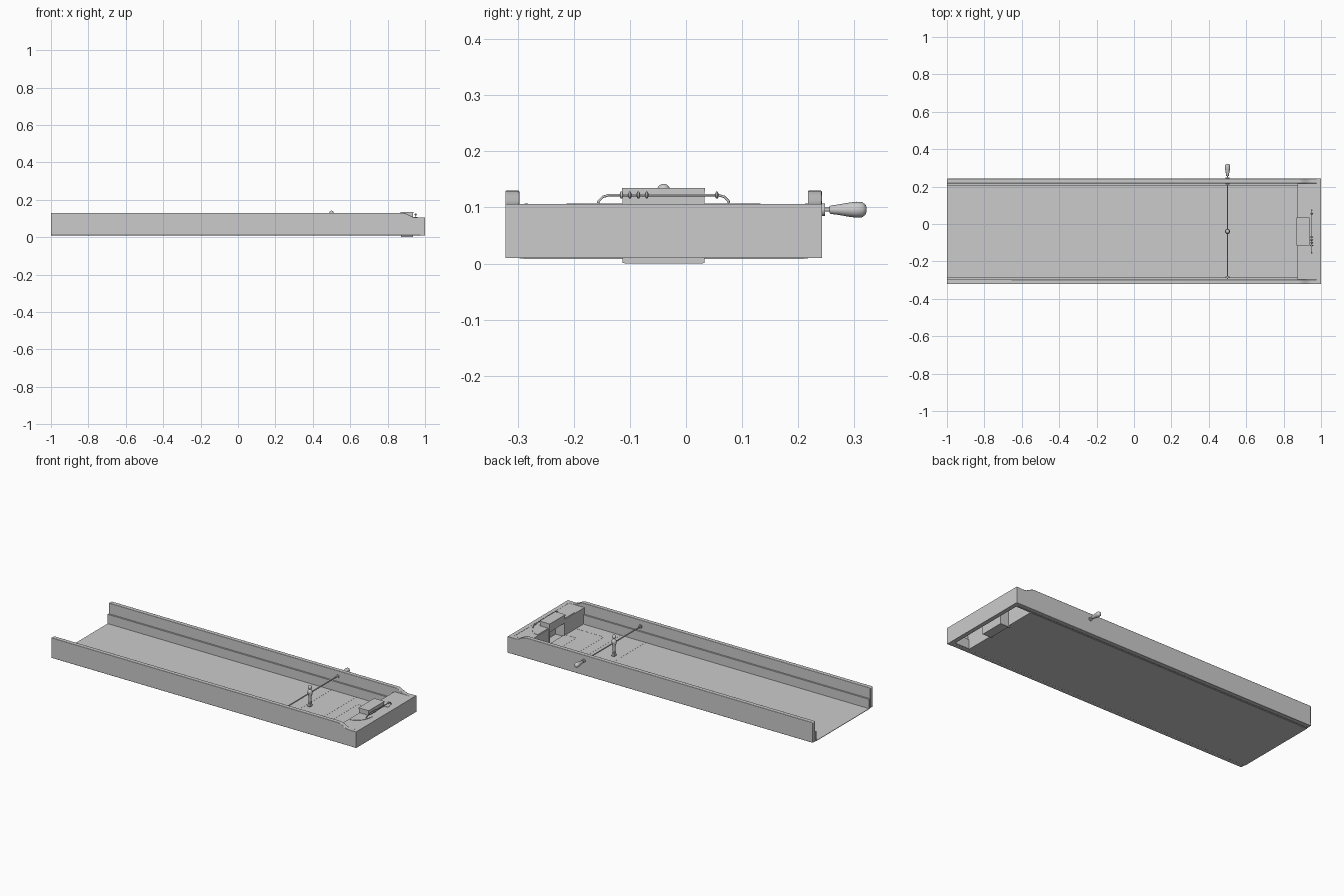
import bpy, bmesh, math
from mathutils import Vector

if "Cube" in bpy.data.objects:
    bpy.data.objects.remove(bpy.data.objects["Cube"])

CY = -0.04          # centre line of the table
IN = 0.257          # half width between the upper walls
OUT = 0.282         # half width outside
FZ = 0.011          # playing surface height

def finish(name, bm, smooth=False):
    bmesh.ops.recalc_face_normals(bm, faces=bm.faces)
    me = bpy.data.meshes.new(name)
    bm.to_mesh(me)
    bm.free()
    ob = bpy.data.objects.new(name, me)
    bpy.context.collection.objects.link(ob)
    if smooth:
        bpy.context.view_layer.objects.active = ob
        ob.select_set(True)
        bpy.ops.object.shade_smooth_by_angle(angle=math.radians(35))
        ob.select_set(False)
    return ob

def box(name, x0, x1, y0, y1, z0, z1):
    bm = bmesh.new()
    bmesh.ops.create_cube(bm, size=1)
    for v in bm.verts:
        v.co = Vector(((x0 + x1) / 2 + v.co.x * (x1 - x0),
                       (y0 + y1) / 2 + v.co.y * (y1 - y0),
                       (z0 + z1) / 2 + v.co.z * (z1 - z0)))
    return finish(name, bm)

def prism(name, pts, offset):
    bm = bmesh.new()
    f = bm.faces.new([bm.verts.new(p) for p in pts])
    r = bmesh.ops.extrude_face_region(bm, geom=[f])
    bmesh.ops.translate(bm, vec=offset, verts=[v for v in r['geom'] if isinstance(v, bmesh.types.BMVert)])
    return finish(name, bm, True)

def lathe(name, prof, origin, axis, seg=20):
    # profile of (radius, distance along axis)
    bm = bmesh.new()
    q = Vector((0, 0, 1)).rotation_difference(Vector(axis))
    rings = []
    for r, h in prof:
        rings.append([bm.verts.new(Vector(origin) + q @ Vector((r * math.cos(2 * math.pi * i / seg),
                      r * math.sin(2 * math.pi * i / seg), h))) for i in range(seg)])
    for a, b in zip(rings, rings[1:]):
        for i in range(seg):
            bm.faces.new((a[i], a[(i + 1) % seg], b[(i + 1) % seg], b[i]))
    bm.faces.new(rings[0])
    bm.faces.new(rings[-1])
    return finish(name, bm, True)

def ring(name, cx, cy, r, w, z, seg=48):
    bm = bmesh.new()
    p = [[bm.verts.new((cx + k * math.cos(2 * math.pi * i / seg), cy + k * math.sin(2 * math.pi * i / seg), z))
          for i in range(seg)] for k in (r - w / 2, r + w / 2)]
    for i in range(seg):
        j = (i + 1) % seg
        bm.faces.new((p[0][i], p[1][i], p[1][j], p[0][j]))
    return finish(name, bm)

def tube(name, pts, r):
    cu = bpy.data.curves.new(name, 'CURVE')
    cu.dimensions = '3D'
    cu.bevel_depth = r
    cu.bevel_resolution = 2
    cu.use_fill_caps = True
    sp = cu.splines.new('POLY')
    sp.points.add(len(pts) - 1)
    for s, p in zip(sp.points, pts):
        s.co = (*p, 1)
    ob = bpy.data.objects.new(name, cu)
    bpy.context.collection.objects.link(ob)

# Side walls with a curved drop at the goal end, and a lower inner ledge
drop = [(0.88 + 0.07 * t / 8, 0.118 + 0.012 * math.cos(math.pi * t / 8)) for t in range(9)]
outline = [(-1, 0.01)] + [(-1, 0.127), (-0.997, 0.13)] + drop + [(0.98, 0.106), (0.98, 0.01)]
for s, label in ((-1, "front"), (1, "back")):
    wall = prism(label + "_side_wall", [(x, CY + s * IN, z) for x, z in outline], (0, s * (OUT - IN), 0))
    bv = wall.modifiers.new("round", 'BEVEL')
    bv.width = 0.003
    bv.segments = 2
    ys = sorted((CY + s * (IN - 0.010), CY + s * IN))
    box(label + "_inner_ledge", -1, 0.98, *ys, 0.01, 0.066)

# End wall and playing surface
box("end_wall", 0.975, 1, CY - OUT, CY + OUT, 0.01, 0.106)
floor = box("playing_surface", -1, 0.88, CY - 0.25, CY + 0.25, 0.008, FZ)
mat = bpy.data.materials.new("light_surface")
mat.diffuse_color = (0.85, 0.85, 0.85, 1)
mat.use_nodes = True
mat.node_tree.nodes["Principled BSDF"].inputs["Base Color"].default_value = mat.diffuse_color
floor.data.materials.append(mat)

# Field markings
MZ = FZ + 0.0006
ring("centre_circle", 0.467, CY, 0.118, 0.004, MZ)
ring("centre_spot", 0.467, CY, 0.005, 0.008, MZ, 16)
def mark(name, x0, x1, y0, y1):
    box(name, x0 - 0.0015, x1 + 0.0015, y0 - 0.0015, y1 + 0.0015, FZ, MZ)
mark("halfway_line", 0.467, 0.467, CY - 0.247, CY + 0.247)
mark("defence_line", 0.63, 0.63, CY - 0.247, CY + 0.247)
for label, x, h in (("penalty", 0.69, 0.177), ("goal", 0.805, 0.081)):
    mark(label + "_area_line", x, x, CY - h, CY + h)
    for s in (-1, 1):
        mark(label + "_area_side", x, 0.878, CY + s * h, CY + s * h)

# End deck with its front panels beside the goal mouth
GW = 0.073
box("end_deck", 0.93, 0.976, CY - IN, CY + IN, 0.1, 0.105)
for s in (-1, 1):
    ys = sorted((CY + s * GW, CY + s * IN))
    box("side_deck", 0.876, 0.931, *ys, 0.1, 0.105)
    box("goal_end_panel", 0.874, 0.88, *ys, 0.009, 0.105)
    # Quarter round pad on the deck
    arc = [(0.88, CY + s * GW, 0.105)] + [
        (0.88 + 0.08 * math.cos(a), CY + s * (GW + 0.1 * math.sin(a)), 0.105)
        for a in [math.pi / 2 * i / 12 for i in range(13)]]
    prism("deck_corner_pad", arc, (0, 0, 0.002))

# Goal box: sides, back, base and top
for s in (-1, 1):
    ys = sorted((CY + s * (GW - 0.005), CY + s * GW))
    box("goal_side", 0.872, 0.935, *ys, 0.001, 0.13)
box("goal_back", 0.93, 0.935, CY - GW, CY + GW, 0.001, 0.13)
box("goal_base", 0.88, 0.935, CY - GW + 0.003, CY + GW - 0.003, 0, 0.005)
box("goal_front_lintel", 0.872, 0.878, CY - GW, CY + GW, 0.085, 0.13)
box("goal_roof", 0.87, 0.937, CY - GW - 0.001, CY + GW + 0.001, 0.128, 0.135)

# Score wire with counting beads
wire = [(-0.118, 0.1), (-0.116, 0.111), (-0.108, 0.119), (-0.097, 0.122)]
path = wire + [(-y, z) for y, z in reversed(wire)]
tube("score_wire", [(0.95, CY + y, z) for y, z in path], 0.0022)
for y in (0.055, -0.07, -0.085, -0.1, -0.115):
    lathe("score_bead", [(0.003, -0.003), (0.006, -0.0015), (0.006, 0.0015), (0.003, 0.003)],
          (0.95, y, 0.122), (0, 1, 0), 16)

# Player rod, collars and handle
RX, RZ = 0.5, 0.096
lathe("player_rod", [(0.0035, -0.295), (0.0035, 0.262)], (RX, 0, RZ), (0, 1, 0), 16)
for y in (-0.285, 0.215, 0.245):
    lathe("rod_collar", [(0.011, -0.003), (0.011, 0.003)], (RX, y, RZ), (0, 1, 0))
lathe("rod_handle", [(0.006, 0.256), (0.0075, 0.258), (0.009, 0.27), (0.0125, 0.29), (0.0142, 0.303),
      (0.0135, 0.314), (0.009, 0.32), (0.003, 0.322)], (RX, 0, RZ), (0, 1, 0))

# Player figure: lathed body and head, foot block
lathe("player_body", [(0.006, 0.03), (0.007, 0.045), (0.009, 0.06), (0.0085, 0.075), (0.013, 0.09),
      (0.0135, 0.108), (0.009, 0.115), (0.005, 0.118), (0.008, 0.121), (0.0115, 0.128),
      (0.011, 0.135), (0.007, 0.140), (0.002, 0.142)], (RX, CY, 0), (0, 0, 1))
prism("player_foot", [(RX - 0.008, CY - 0.011, 0.018), (RX + 0.008, CY - 0.011, 0.018),
      (RX + 0.006, CY - 0.011, 0.04), (RX - 0.006, CY - 0.011, 0.04)], (0, 0.022, 0))
